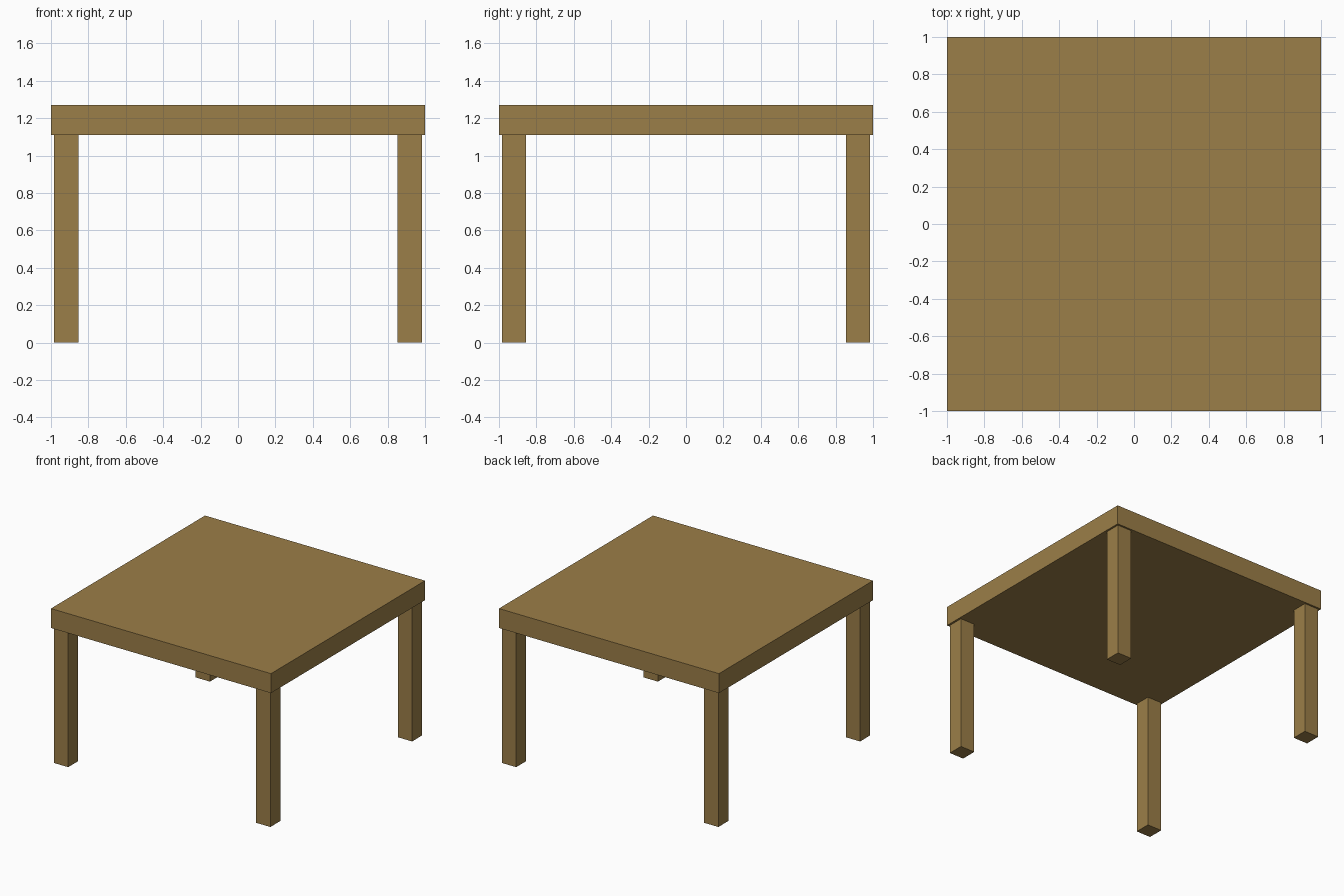
import bpy

if "Cube" in bpy.data.objects:
    bpy.data.objects.remove(bpy.data.objects["Cube"])

# Shared wood colour
wood = bpy.data.materials.new("wood")
wood.diffuse_color = (0.33, 0.21, 0.065, 1)
wood.use_nodes = True
wood.node_tree.nodes["Principled BSDF"].inputs["Base Color"].default_value = wood.diffuse_color


def box(name, x, y, z, size):
    bpy.ops.mesh.primitive_cube_add(size=1, location=(x, y, z))
    ob = bpy.context.object
    ob.name = name
    ob.scale = size
    bpy.ops.object.transform_apply(location=False, rotation=False, scale=True)
    ob.data.materials.append(wood)
    return ob


TOP, UNDER = 1.27, 1.11

# Thick square table top
box("table_top", 0, 0, (TOP + UNDER) / 2, (2, 2, TOP - UNDER))

# Four square legs, set slightly in from the corners
for side, sx in (("left", -1), ("right", 1)):
    for end, sy in (("front", -1), ("back", 1)):
        box(f"{end}_{side}_leg", sx * 0.919, sy * 0.92, UNDER / 2,
            (0.13, 0.13, UNDER))
